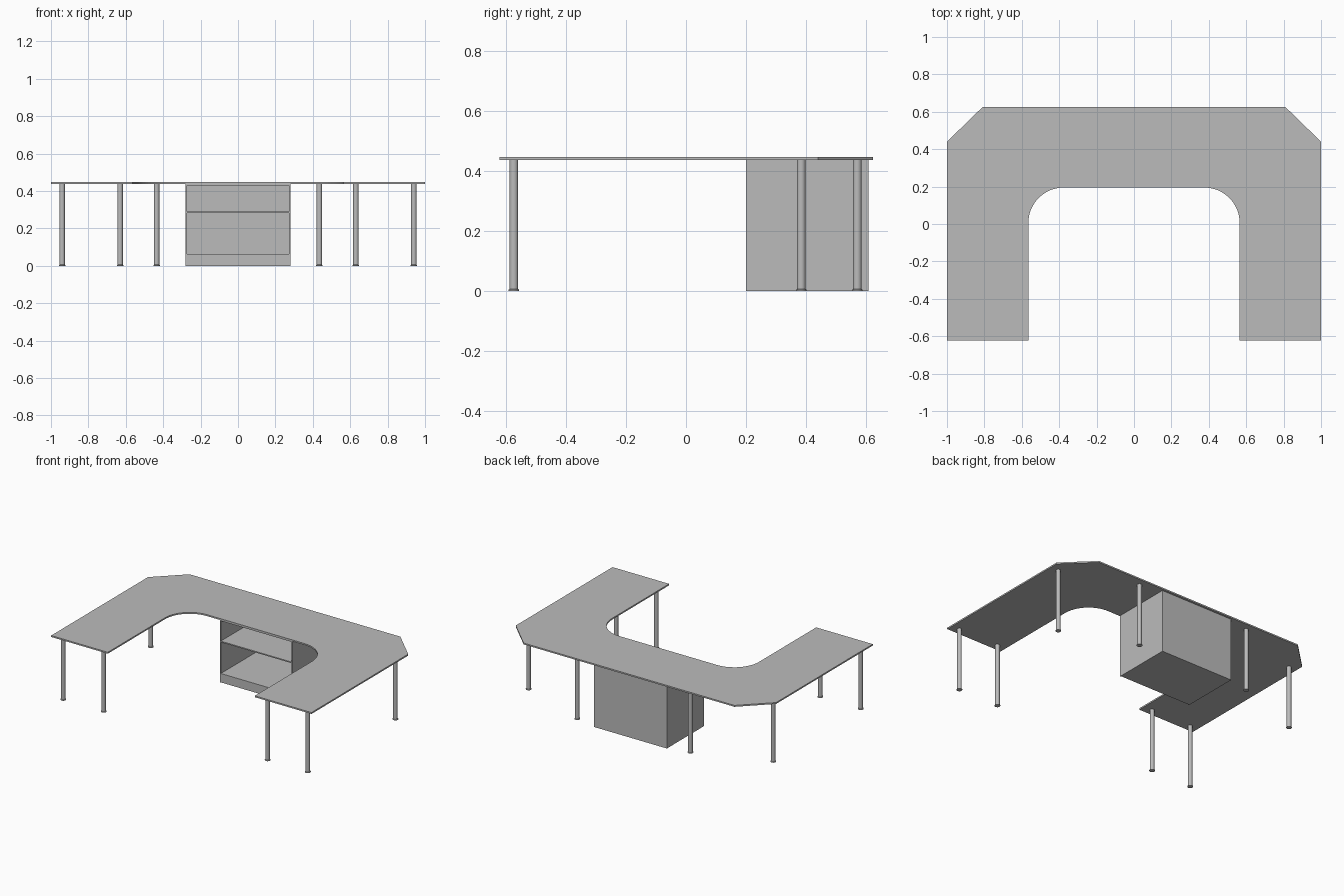
import bpy, bmesh, math

if "Cube" in bpy.data.objects:
    bpy.data.objects.remove(bpy.data.objects["Cube"], do_unlink=True)

grey = bpy.data.materials.new("neutral grey")
grey.use_nodes = True
COLOUR = (0.5, 0.5, 0.5, 1)
grey.diffuse_color = COLOUR
grey.node_tree.nodes["Principled BSDF"].inputs["Base Color"].default_value = COLOUR

HEIGHT, THICK = 0.447, 0.01
UNDER = HEIGHT - THICK


def add_object(name, bm):
    bmesh.ops.recalc_face_normals(bm, faces=bm.faces)
    mesh = bpy.data.meshes.new(name)
    bm.to_mesh(mesh)
    bm.free()
    mesh.materials.append(grey)
    obj = bpy.data.objects.new(name, mesh)
    bpy.context.collection.objects.link(obj)
    return obj


def box(name, x0, x1, y0, y1, z0, z1):
    bm = bmesh.new()
    bmesh.ops.create_cube(bm, size=1)
    for v in bm.verts:
        v.co = (x1 if v.co.x > 0 else x0,
                y1 if v.co.y > 0 else y0,
                z1 if v.co.z > 0 else z0)
    return add_object(name, bm)


# U-shaped worktop: half outline with rounded inner corner, then mirrored
ARM, INNER, RADIUS = 0.565, 0.195, 0.19
half = [(0.81, 0.625), (1, 0.44), (1, -0.622), (ARM, -0.622)]
for i in range(17):
    a = math.pi / 2 * i / 16
    half.append((ARM - RADIUS + RADIUS * math.cos(a),
                 INNER - RADIUS + RADIUS * math.sin(a)))
outline = half + [(-x, y) for x, y in reversed(half)]
bm = bmesh.new()
face = bm.faces.new([bm.verts.new((x, y, UNDER)) for x, y in outline])
new = bmesh.ops.extrude_face_region(bm, geom=[face])["geom"]
bmesh.ops.translate(bm, vec=(0, 0, THICK),
                    verts=[g for g in new if isinstance(g, bmesh.types.BMVert)])
# the extrusion keeps the lower face, so the slab stays closed
if face.is_valid is False or len(bm.faces) < len(outline) + 2:
    bmesh.ops.holes_fill(bm, edges=bm.edges)
add_object("worktop", bm)


# Round legs with a small flared foot
def leg(name, x, y):
    rings = [(0.018, 0), (0.018, 0.004), (0.0145, 0.006), (0.0145, UNDER)]
    n = 24
    bm = bmesh.new()
    loops = [[bm.verts.new((x + r * math.cos(math.tau * i / n),
                            y + r * math.sin(math.tau * i / n), z))
              for i in range(n)] for r, z in rings]
    for low, high in zip(loops, loops[1:]):
        for i in range(n):
            j = (i + 1) % n
            bm.faces.new((low[i], low[j], high[j], high[i]))
    bm.faces.new(loops[0])
    bm.faces.new(loops[-1])
    obj = add_object(name, bm)
    bpy.ops.object.select_all(action="DESELECT")
    obj.select_set(True)
    bpy.context.view_layer.objects.active = obj
    bpy.ops.object.shade_smooth_by_angle(angle=math.radians(30))


spots = {"front_outer": (0.94, -0.575), "front_inner": (0.63, -0.575),
         "side": (0.94, 0.385), "back": (0.435, 0.572)}
for place, (x, y) in spots.items():
    leg(place + "_leg_left", x, y)
    leg(place + "_leg_right", -x, y)

# Open-fronted cabinet under the middle of the worktop
W, FRONT, BACK, BOARD = 0.28, 0.2, 0.61, 0.008
IN = W - BOARD
box("cabinet_side_left", IN, W, FRONT, BACK, 0, UNDER)
box("cabinet_side_right", -W, -IN, FRONT, BACK, 0, UNDER)
box("cabinet_back", -IN, IN, BACK - BOARD, BACK, 0, UNDER)
box("cabinet_top", -IN, IN, FRONT, BACK - BOARD, UNDER - BOARD, UNDER)
box("cabinet_shelf", -IN, IN, FRONT, BACK - BOARD, 0.281, 0.281 + BOARD)
box("cabinet_floor", -IN, IN, FRONT, BACK - BOARD, 0.056, 0.056 + BOARD)
box("cabinet_plinth", -IN, IN, FRONT + 0.004, BACK - BOARD, 0, 0.056)
